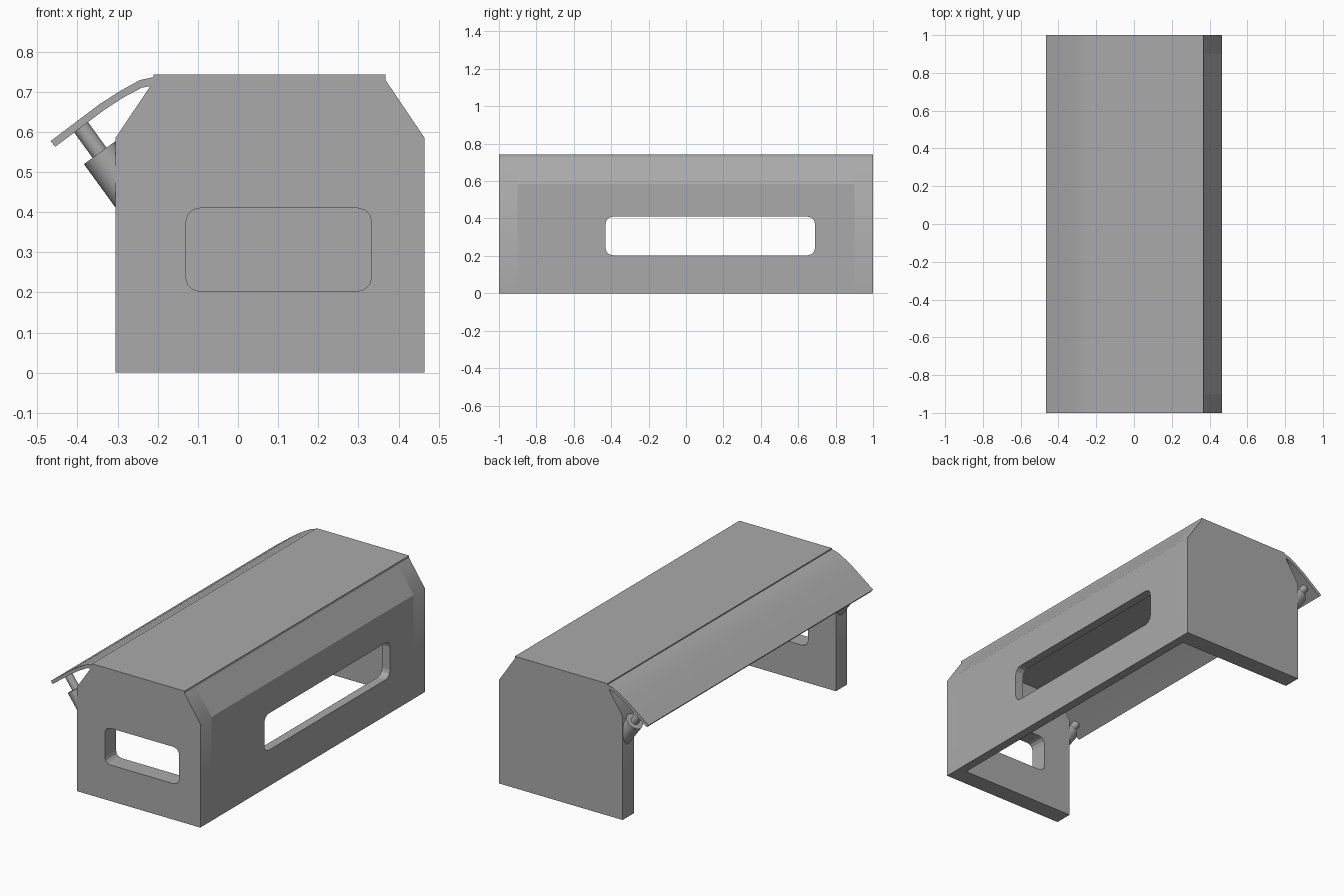
import bpy, bmesh, math
from mathutils import Vector

cube = bpy.data.objects.get("Cube")
if cube:
    bpy.data.objects.remove(cube)

grey = bpy.data.materials.new("plain grey")
grey.use_nodes = True
COLOUR = (0.4, 0.4, 0.4, 1)
grey.diffuse_color = COLOUR
grey.node_tree.nodes["Principled BSDF"].inputs["Base Color"].default_value = COLOUR


def finish(bm, name, angle=0):
    """Turn a bmesh into a named, coloured object, smooth below the angle."""
    bmesh.ops.recalc_face_normals(bm, faces=bm.faces)
    mesh = bpy.data.meshes.new(name)
    bm.to_mesh(mesh)
    bm.free()
    obj = bpy.data.objects.new(name, mesh)
    bpy.context.collection.objects.link(obj)
    mesh.materials.append(grey)
    if angle:
        activate(obj)
        bpy.ops.object.shade_smooth_by_angle(angle=math.radians(angle))
    return obj


def activate(obj):
    bpy.ops.object.select_all(action='DESELECT')
    obj.select_set(True)
    bpy.context.view_layer.objects.active = obj


def prism(name, points, direction, angle=0):
    """Extrude a flat outline along a direction."""
    bm = bmesh.new()
    face = bm.faces.new([bm.verts.new(p) for p in points])
    result = bmesh.ops.extrude_face_region(bm, geom=[face], use_keep_orig=True)
    verts = [g for g in result["geom"] if isinstance(g, bmesh.types.BMVert)]
    bmesh.ops.translate(bm, verts=verts, vec=direction)
    return finish(bm, name, angle)


def lengthwise(name, profile, y0, y1, angle=0):
    return prism(name, [(x, y0, z) for x, z in profile], (0, y1 - y0, 0), angle)


def rounded(a0, a1, b0, b1, radius, steps=3):
    """Rounded rectangle outline."""
    corners = [(a1, b1, -1, -1), (a0, b1, 1, -1), (a0, b0, 1, 1), (a1, b0, -1, 1)]
    points = []
    for i, (a, b, da, db) in enumerate(corners):
        for s in range(steps + 1):
            t = math.pi / 2 * (i + s / steps)
            points.append((a + radius * (da + math.cos(t)), b + radius * (db + math.sin(t))))
    return points


def cut(target, cutter):
    mod = target.modifiers.new("window", 'BOOLEAN')
    mod.object = cutter
    mod.operation = 'DIFFERENCE'
    mod.solver = 'EXACT'
    activate(target)
    bpy.ops.object.modifier_apply(modifier=mod.name)
    bpy.data.objects.remove(cutter)


def rod(name, start, end, radius):
    """Cylinder between two points."""
    start, end = Vector(start), Vector(end)
    axis = end - start
    bm = bmesh.new()
    bmesh.ops.create_cone(bm, cap_ends=True, segments=32, radius1=radius,
                          radius2=radius, depth=axis.length)
    turn = axis.to_track_quat('Z', 'Y').to_matrix()
    bmesh.ops.rotate(bm, verts=bm.verts, cent=(0, 0, 0), matrix=turn)
    bmesh.ops.translate(bm, verts=bm.verts, vec=(start + end) / 2)
    return finish(bm, name, 40)


# End walls with sloping shoulders
LEFT, RIGHT, EAVE, TOP = -0.305, 0.465, 0.585, 0.73
gable = [(LEFT, 0), (RIGHT, 0), (RIGHT, EAVE), (0.367, TOP), (-0.208, TOP), (LEFT, EAVE)]
front_wall = lengthwise("front_wall", gable, -1, -0.9, 40)
back_wall = lengthwise("back_wall", gable, 0.9, 1, 40)

# Long side wall, sloping shoulder and ceiling in one bent shell
shell = [(RIGHT, 0), (RIGHT, EAVE), (0.367, TOP), (-0.208, TOP), (-0.23, 0.695),
         (0.34, 0.695), (0.415, 0.57), (0.415, 0)]
side_shell = lengthwise("side_shell", shell, -0.9, 0.9)

# Window openings
front_outline = rounded(-0.13, 0.333, 0.203, 0.41, 0.035)
cut(front_wall, prism("front_cutter", [(x, -1.1, z) for x, z in front_outline], (0, 0.3, 0)))
side_outline = rounded(-0.43, 0.69, 0.203, 0.41, 0.04)
cut(side_shell, prism("side_cutter", [(0.38, y, z) for y, z in side_outline], (0.2, 0, 0)))

# Roof plate
roof = [(-0.21, TOP), (0.367, TOP), (0.367, 0.743), (-0.21, 0.743)]
lengthwise("roof_plate", roof, -1, 1)

# Curved flap raised over the open side
flap = [(-0.208, 0.737), (-0.245, 0.729), (-0.295, 0.701), (-0.345, 0.669), (-0.467, 0.577),
        (-0.455, 0.563), (-0.333, 0.655), (-0.285, 0.686), (-0.24, 0.71), (-0.208, 0.716)]
lengthwise("flap", flap, -1, 1, 30)

# Struts holding the flap open at both ends
for end, y in (("front", -0.95), ("back", 0.95)):
    rod(end + "_strut_sleeve", (-0.239, y, 0.402), (-0.345, y, 0.548), 0.048)
    rod(end + "_strut_rod", (-0.33, y, 0.527), (-0.397, y, 0.62), 0.0215)
